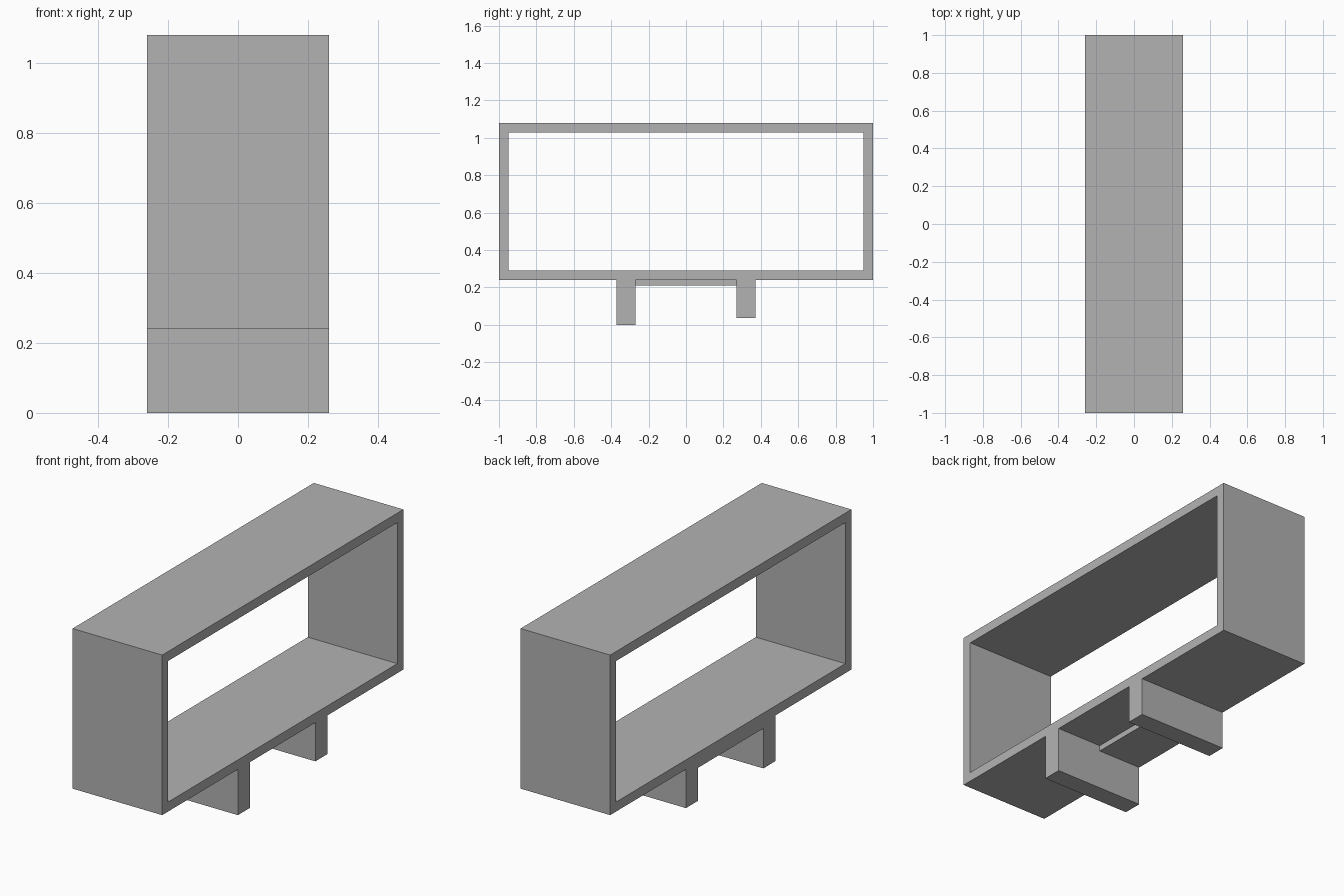
import bpy
import bmesh
from mathutils import Vector

cube = bpy.data.objects.get("Cube")
if cube:
    bpy.data.objects.remove(cube, do_unlink=True)

# One plain grey for everything
grey = bpy.data.materials.new("plain grey")
grey.use_nodes = True
colour = (0.448, 0.448, 0.448, 1.0)
grey.diffuse_color = colour
grey.node_tree.nodes["Principled BSDF"].inputs["Base Color"].default_value = colour

HALF_WIDTH = 0.26
FRAME_BOTTOM, FRAME_TOP = 0.24, 1.08
BOARD = 0.05
LEG_INNER, LEG_OUTER = 0.27, 0.372


def add_object(name, bm):
    bmesh.ops.recalc_face_normals(bm, faces=bm.faces[:])
    mesh = bpy.data.meshes.new(name)
    bm.to_mesh(mesh)
    bm.free()
    mesh.materials.append(grey)
    obj = bpy.data.objects.new(name, mesh)
    bpy.context.collection.objects.link(obj)
    return obj


def rectangle(bm, x, y0, y1, z0, z1):
    corners = ((y0, z0), (y1, z0), (y1, z1), (y0, z1))
    return [bm.verts.new((x, y, z)) for y, z in corners]


def add_box(name, low, high):
    bm = bmesh.new()
    bmesh.ops.create_cube(bm, size=1)
    low, high = Vector(low), Vector(high)
    for v in bm.verts:
        v.co = (low + high) / 2 + v.co * (high - low)
    return add_object(name, bm)


# Open box frame: a rectangular ring extruded across the width
bm = bmesh.new()
outer = rectangle(bm, -HALF_WIDTH, -1, 1, FRAME_BOTTOM, FRAME_TOP)
inner = rectangle(bm, -HALF_WIDTH, -1 + BOARD, 1 - BOARD,
                  FRAME_BOTTOM + BOARD, FRAME_TOP - BOARD)
ring = []
for i in range(4):
    j = (i + 1) % 4
    ring.append(bm.faces.new((outer[i], outer[j], inner[j], inner[i])))
extruded = bmesh.ops.extrude_face_region(bm, geom=ring, use_keep_orig=True)
moved = [g for g in extruded["geom"] if isinstance(g, bmesh.types.BMVert)]
bmesh.ops.translate(bm, verts=moved, vec=(2 * HALF_WIDTH, 0, 0))
add_object("box_frame", bm)

# Two full-width legs; the back one is slightly shorter
for name, side, foot in (("front_leg", -1, 0.0), ("back_leg", 1, 0.037)):
    y0, y1 = sorted((side * LEG_INNER, side * LEG_OUTER))
    add_box(name, (-HALF_WIDTH, y0, foot), (HALF_WIDTH, y1, FRAME_BOTTOM))

# Thin brace under the frame, between the legs on the right half only
add_box("brace_plate", (-HALF_WIDTH, -LEG_INNER, 0.21),
        (-0.005, LEG_INNER, FRAME_BOTTOM))
